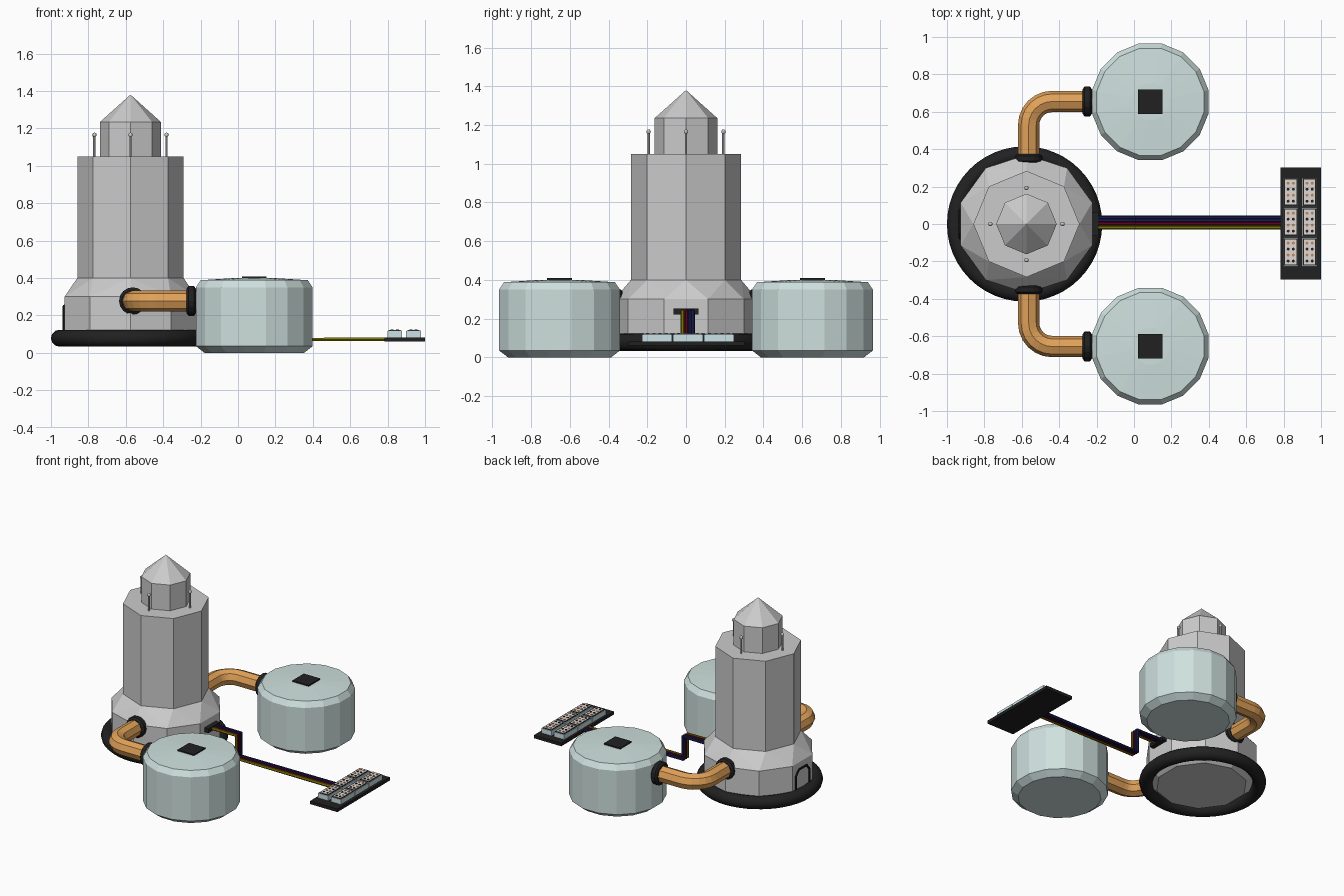
import bpy, bmesh
from math import cos, sin, pi
from mathutils import Vector

if "Cube" in bpy.data.objects:
    bpy.data.objects.remove(bpy.data.objects["Cube"])

TX = -0.575  # tower axis


def mat(name, c):
    m = bpy.data.materials.new(name)
    m.diffuse_color = (*c, 1)
    m.use_nodes = True
    m.node_tree.nodes["Principled BSDF"].inputs["Base Color"].default_value = m.diffuse_color
    return m


BLACK = mat("black", (0.015, 0.015, 0.015))
TANK = mat("pale_teal", (0.62, 0.75, 0.73))
ORANGE = mat("orange", (0.75, 0.36, 0.1))
YELLOW = mat("dark_yellow", (0.2, 0.18, 0.0))
RED = mat("dark_red", (0.12, 0.0, 0.02))
NAVY = mat("navy", (0.01, 0.01, 0.07))
BLUE = mat("light_blue", (0.6, 0.76, 0.8))
CREAM = mat("cream", (0.75, 0.68, 0.65))
COPPER = mat("copper", (0.5, 0.25, 0.1))


def finish(bm, name, m=None):
    bmesh.ops.recalc_face_normals(bm, faces=bm.faces)
    me = bpy.data.meshes.new(name)
    bm.to_mesh(me)
    bm.free()
    ob = bpy.data.objects.new(name, me)
    bpy.context.collection.objects.link(ob)
    if m:
        me.materials.append(m)
    return ob


def lathe(name, profile, n, loc, m=None, phase=0.0, axis='Z'):
    """Closed solid of revolution from (radius, height) points."""
    bm = bmesh.new()
    rings = []
    for r, h in profile:
        k = 1 if r == 0 else n
        ring = []
        for i in range(k):
            a = phase + 2 * pi * i / n
            p = {'Z': (r * cos(a), r * sin(a), h),
                 'X': (h, r * cos(a), r * sin(a)),
                 'Y': (r * cos(a), h, r * sin(a))}[axis]
            ring.append(bm.verts.new(Vector(p) + Vector(loc)))
        rings.append(ring)
    for a, b in zip(rings, rings[1:]):
        for i in range(n):
            j = (i + 1) % n
            vs = [a[i % len(a)], a[j % len(a)], b[j % len(b)], b[i % len(b)]]
            bm.faces.new(list(dict.fromkeys(vs)))
    for ring in (rings[0], rings[-1]):
        if len(ring) > 1:
            bm.faces.new(ring)
    return finish(bm, name, m)


def box(name, lo, hi, m=None):
    bm = bmesh.new()
    bmesh.ops.create_cube(bm, size=1)
    for v in bm.verts:
        v.co = [l + (c + 0.5) * (h - l) for l, h, c in zip(lo, hi, v.co)]
    return finish(bm, name, m)


def tube(name, pts, r, m, res=2):
    cu = bpy.data.curves.new(name, 'CURVE')
    cu.dimensions = '3D'
    cu.bevel_depth = r
    cu.bevel_resolution = res
    cu.use_fill_caps = True
    sp = cu.splines.new('POLY')
    sp.points.add(len(pts) - 1)
    for p, c in zip(sp.points, pts):
        p.co = (*c, 1)
    sp.use_smooth = False
    ob = bpy.data.objects.new(name, cu)
    bpy.context.collection.objects.link(ob)
    cu.materials.append(m)
    return ob


def donut(name, R, r, loc, m, n=48):
    prof = [(R + r * cos(2 * pi * i / 12), r * sin(2 * pi * i / 12)) for i in range(12)]
    bm = bmesh.new()
    grid = [[bm.verts.new((loc[0] + q * cos(2 * pi * k / n), loc[1] + q * sin(2 * pi * k / n), loc[2] + h))
             for q, h in prof] for k in range(n)]
    for k in range(n):
        for i in range(12):
            a, b = grid[k], grid[(k + 1) % n]
            bm.faces.new((a[i], a[(i + 1) % 12], b[(i + 1) % 12], b[i]))
    ob = finish(bm, name, m)
    for p in ob.data.polygons:
        p.use_smooth = True
    return ob


# Tower: ten-sided base blending into an eight-sided shaft
bm = bmesh.new()
for r, z, n in ((0.3, 0.045, 10), (0.37, 0.1, 10), (0.37, 0.3, 10), (0.284, 0.4, 8)):
    for i in range(n):
        a = pi / 2 + 2 * pi * i / n
        bm.verts.new((TX + r * cos(a), r * sin(a), z))
res = bmesh.ops.convex_hull(bm, input=bm.verts)
bmesh.ops.dissolve_limit(bm, angle_limit=0.02, verts=bm.verts, edges=bm.edges)
finish(bm, "tower_base")
lathe("tower_shaft", [(0.284, 0.38), (0.284, 1.05)], 8, (TX, 0, 0))
lathe("tower_cap", [(0.162, 1.04), (0.162, 1.235), (0, 1.38)], 8, (TX, 0, 0))
donut("base_ring", 0.37, 0.045, (TX - 0.01, 0, 0.078), BLACK)

# Antennas with ball tips
for i in range(4):
    x, y = TX + 0.193 * cos(i * pi / 2), 0.193 * sin(i * pi / 2)
    lathe("antenna", [(0.006, 1.04), (0.006, 1.16)], 8, (x, y, 0))
    ball = [(0.012 * sin(pi * k / 6) if 0 < k < 6 else 0, 1.165 - 0.012 * cos(pi * k / 6)) for k in range(7)]
    lathe("antenna_tip", ball, 10, (x, y, 0))

# Door frame on the back face of the base
fx = TX - 0.354
tube("door_frame", [(fx, -0.075, 0.11), (fx, -0.075, 0.215), (fx, -0.045, 0.25),
                    (fx, 0.045, 0.25), (fx, 0.075, 0.215), (fx, 0.075, 0.11)], 0.008, BLACK)

# Tanks, hatches, pipes and collars on both sides
PZ, PX, PY, B = 0.277, -0.563, 0.655, 0.125
for s in (1, -1):
    c = (0.087, s * 0.653, 0)
    lathe("tank", [(0.272, 0), (0.318, 0.035), (0.318, 0.35), (0.292, 0.388), (0.1, 0.4), (0, 0.4)],
          16, c, TANK, pi / 16)
    box("tank_hatch", (0.022, c[1] - 0.065, 0.395), (0.152, c[1] + 0.065, 0.409), BLACK)
    pts = [(PX, s * 0.3, PZ)]
    for k in range(7):
        a = pi - k * pi / 12
        pts.append((PX + B + B * cos(a), s * (PY - B + B * sin(a)), PZ))
    pts.append((-0.2, s * PY, PZ))
    tube("pipe", pts, 0.057, ORANGE)
    prof = [(0.066, -0.025), (0.08, -0.014), (0.08, 0.014), (0.066, 0.025)]
    lathe("tank_collar", prof, 16, (-0.25, s * PY, PZ), BLACK, axis='X')
    lathe("tower_collar", [(r - 0.007, h) for r, h in prof], 16, (PX, s * 0.35, PZ), BLACK, axis='Y')

# Cable outlet and cables running to the panel
box("cable_outlet", (-0.27, -0.065, 0.222), (-0.19, 0.065, 0.252), BLACK)
for y, m in ((-0.018, YELLOW), (0.003, RED), (0.02, NAVY), (0.035, NAVY)):
    tube("cable", [(-0.24, y, 0.237), (0.0, y, 0.237), (0.0, y, 0.072), (0.8, y, 0.072)], 0.011, m, 1)

# Panel board with six modules, each with a frame, a plate and studs
box("panel_board", (0.782, -0.297, 0.06), (1.0, 0.303, 0.082), BLACK)
for x in (0.838, 0.939):
    for y in (0.17, 0.01, -0.15):
        box("module", (x - 0.04, y - 0.077, 0.08), (x + 0.04, y + 0.077, 0.117), BLUE)
        box("module_frame", (x - 0.036, y - 0.073, 0.115), (x + 0.036, y + 0.073, 0.12), BLACK)
        box("module_plate", (x - 0.03, y - 0.067, 0.118), (x + 0.03, y + 0.067, 0.122), CREAM)
        for i in (-1, 1):
            for j in range(4):
                lathe("stud", [(0.008, 0.12), (0.008, 0.125)], 8,
                      (x + i * 0.014, y - 0.048 + j * 0.032, 0), COPPER if j % 2 else BLACK)
